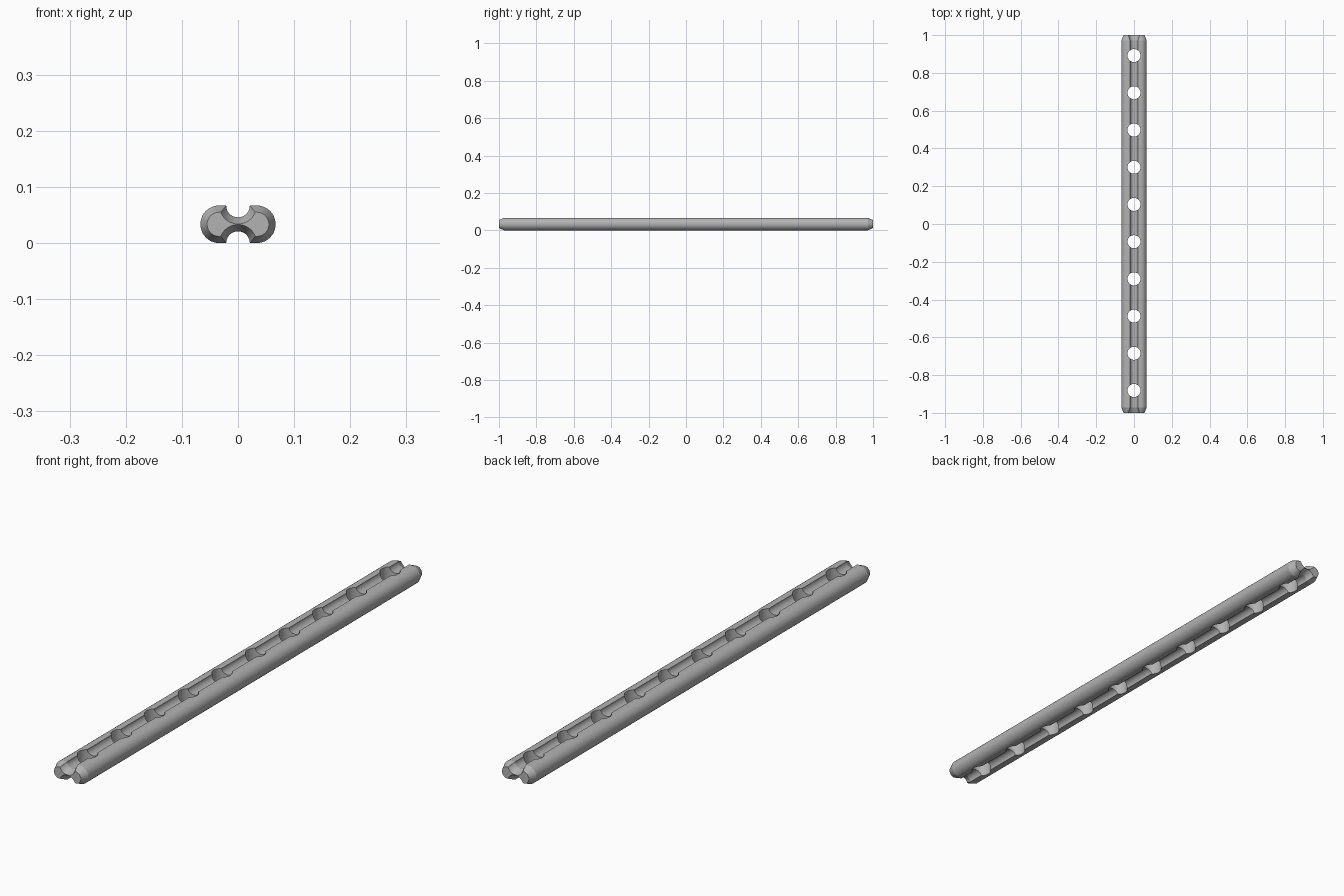
import bpy, bmesh
from math import sin, cos, asin, pi, radians

cube = bpy.data.objects.get("Cube")
if cube:
    bpy.data.objects.remove(cube)

HEIGHT = 0.067
RADIUS = HEIGHT / 2      # rounded sides
GROOVE = 0.021           # groove radius, top and bottom
INSET, TAPER = 0.012, 0.028   # end chamfer
HOLE_RADIUS = 0.0345
STEPS = 24


def arc(cx, cz, r, start, end):
    angles = [start + (end - start) * i / STEPS for i in range(STEPS + 1)]
    return [(cx + r * cos(a), cz + r * sin(a)) for a in angles]


def profile(inset):
    """Rounded bar outline with two round grooves, shrunk by inset."""
    r, g = RADIUS - inset, GROOVE + inset
    lip = asin(inset / g)
    return (arc(0, 0, g, pi - lip, lip)
            + arc(RADIUS, RADIUS, r, -pi / 2, pi / 2)
            + arc(0, HEIGHT, g, -lip, lip - pi)
            + arc(-RADIUS, RADIUS, r, pi / 2, 3 * pi / 2))


grey = bpy.data.materials.new("plain grey")
grey.use_nodes = True
colour = (0.45, 0.45, 0.45, 1)
grey.diffuse_color = colour
grey.node_tree.nodes["Principled BSDF"].inputs["Base Color"].default_value = colour


def add_object(name, bm):
    bmesh.ops.recalc_face_normals(bm, faces=bm.faces)
    mesh = bpy.data.meshes.new(name)
    bm.to_mesh(mesh)
    bm.free()
    mesh.materials.append(grey)
    obj = bpy.data.objects.new(name, mesh)
    bpy.context.collection.objects.link(obj)
    return obj


# Grooved bar, lofted along y with chamfered ends
bm = bmesh.new()
stations = [(-1, INSET), (-1 + TAPER, 0), (1 - TAPER, 0), (1, INSET)]
rings = [[bm.verts.new((x, y, z)) for x, z in profile(d)] for y, d in stations]
for a, b in zip(rings, rings[1:]):
    for i in range(len(a)):
        j = (i + 1) % len(a)
        bm.faces.new((a[i], a[j], b[j], b[i]))
bm.faces.new(rings[0])
bm.faces.new(rings[-1])
bar = add_object("grooved_bar", bm)

# Row of upright drills for the through holes
bm = bmesh.new()
for i in range(10):
    drill = bmesh.ops.create_cone(bm, cap_ends=True, segments=40, radius1=HOLE_RADIUS,
                                  radius2=HOLE_RADIUS, depth=0.3)
    bmesh.ops.translate(bm, verts=drill["verts"], vec=(0, 0.005 + 0.197 * (i - 4.5), RADIUS))
drills = add_object("hole_cutter", bm)
drills.hide_render = True

cut = bar.modifiers.new("holes", "BOOLEAN")
cut.operation = "DIFFERENCE"
cut.solver = "EXACT"
cut.object = drills

bpy.ops.object.select_all(action="DESELECT")
bar.select_set(True)
bpy.context.view_layer.objects.active = bar
bpy.ops.object.modifier_apply(modifier=cut.name)
bpy.data.objects.remove(drills)
bpy.ops.object.shade_smooth_by_angle(angle=radians(20))
